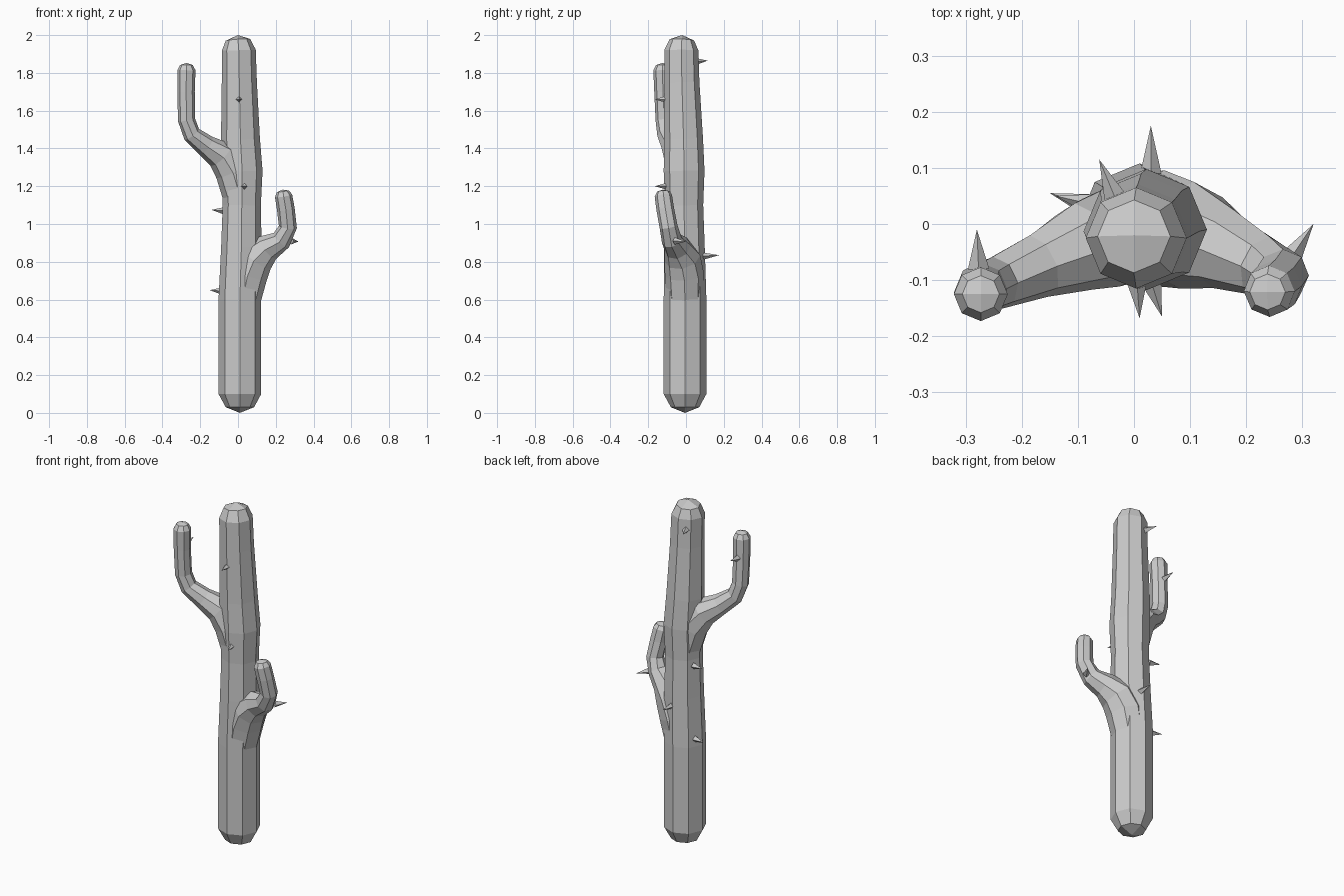
import bpy, bmesh, math
from mathutils import Vector

if "Cube" in bpy.data.objects:
    bpy.data.objects.remove(bpy.data.objects["Cube"])

SIDES = 8


def new_object(name, bm):
    bmesh.ops.recalc_face_normals(bm, faces=bm.faces)
    mesh = bpy.data.meshes.new(name)
    bm.to_mesh(mesh)
    bm.free()
    obj = bpy.data.objects.new(name, mesh)
    bpy.context.collection.objects.link(obj)
    return obj


def limb(name, stations, first, last):
    """Loft octagonal rings (x, y, z, radius), closed with quad domes at both ends."""
    bm = bmesh.new()
    centres = [Vector(s[:3]) for s in stations]
    rings = []
    for i, s in enumerate(stations):
        t = (centres[min(i + 1, len(centres) - 1)] - centres[max(i - 1, 0)]).normalized()
        v = Vector((0, 1, 0))
        v = (v - t * v.dot(t)).normalized()
        u = v.cross(t)
        ring = []
        for k in range(SIDES):
            a = math.tau * k / SIDES
            ring.append(bm.verts.new(centres[i] + (u * math.cos(a) + v * math.sin(a)) * s[3]))
        rings.append(ring)
    for a, b in zip(rings, rings[1:]):
        for k in range(SIDES):
            n = (k + 1) % SIDES
            bm.faces.new((a[k], a[n], b[n], b[k]))
    for ring, tip in ((rings[0], first), (rings[-1], last)):
        c = bm.verts.new(tip)
        for k in range(0, SIDES, 2):
            bm.faces.new((c, ring[k], ring[k + 1], ring[(k + 2) % SIDES]))
    return new_object(name, bm)


# Trunk
trunk = limb("cactus_body", [
    (0.01, -0.005, 0.03, 0.075), (0.01, -0.005, 0.10, 0.113), (0.01, -0.005, 0.60, 0.113),
    (0.018, -0.008, 0.88, 0.107), (0.02, -0.01, 1.10, 0.101), (0.022, -0.01, 1.28, 0.108),
    (0.013, -0.013, 1.45, 0.103), (0.007, -0.022, 1.75, 0.093), (0.004, -0.025, 1.92, 0.09),
    (0.0, -0.022, 1.975, 0.065),
], (0.01, -0.005, 0.0), (0.0, -0.02, 2.0))

# Arms that flare out of the trunk and bend upward
left_arm = limb("left_arm", [
    (0.015, -0.01, 1.13, 0.09), (-0.03, -0.02, 1.28, 0.092), (-0.09, -0.04, 1.365, 0.08),
    (-0.17, -0.075, 1.415, 0.058), (-0.245, -0.105, 1.475, 0.048), (-0.272, -0.115, 1.55, 0.046),
    (-0.275, -0.122, 1.70, 0.046), (-0.273, -0.125, 1.815, 0.048), (-0.273, -0.125, 1.842, 0.033),
], (0.015, -0.01, 1.09), (-0.273, -0.125, 1.853))
right_arm = limb("right_arm", [
    (0.02, -0.005, 0.58, 0.095), (0.052, -0.008, 0.73, 0.104), (0.095, -0.02, 0.82, 0.097),
    (0.16, -0.045, 0.875, 0.073), (0.23, -0.075, 0.915, 0.055), (0.264, -0.092, 0.985, 0.048),
    (0.253, -0.11, 1.08, 0.047), (0.241, -0.12, 1.15, 0.046), (0.238, -0.121, 1.173, 0.032),
], (0.02, -0.005, 0.54), (0.237, -0.121, 1.182))

# Fuse the arms into the trunk
for arm in (left_arm, right_arm):
    mod = trunk.modifiers.new("union", 'BOOLEAN')
    mod.operation = 'UNION'
    mod.solver = 'EXACT'
    mod.object = arm
    bpy.context.view_layer.objects.active = trunk
    bpy.ops.object.modifier_apply(modifier=mod.name)
    bpy.data.objects.remove(arm, do_unlink=True)

# Spines: four-sided cones from base to tip
spines = [
    ((0.005, -0.10, 1.66), (0.01, -0.168, 1.66)),
    ((0.03, -0.10, 1.20), (0.05, -0.165, 1.20)),
    ((-0.075, 0.035, 1.07), (-0.14, 0.05, 1.075)),
    ((-0.085, 0.035, 0.645), (-0.15, 0.055, 0.65)),
    ((-0.035, 0.05, 1.86), (-0.062, 0.115, 1.865)),
    ((0.03, 0.09, 0.83), (0.03, 0.175, 0.835)),
    ((0.28, -0.06, 0.91), (0.32, 0.0, 0.907)),
    ((-0.277, -0.08, 1.71), (-0.28, -0.01, 1.72)),
]
bm = bmesh.new()
for base, tip in spines:
    b, t = Vector(base), Vector(tip)
    d = t - b
    cone = bmesh.ops.create_cone(bm, cap_ends=True, segments=4, radius1=0.019, radius2=0.0,
                                 depth=d.length)
    mat = d.to_track_quat('Z', 'Y').to_matrix().to_4x4()
    mat.translation = (b + t) / 2
    bmesh.ops.transform(bm, matrix=mat, verts=cone["verts"])
bmesh.ops.remove_doubles(bm, verts=bm.verts, dist=0.0001)
new_object("spines", bm)
